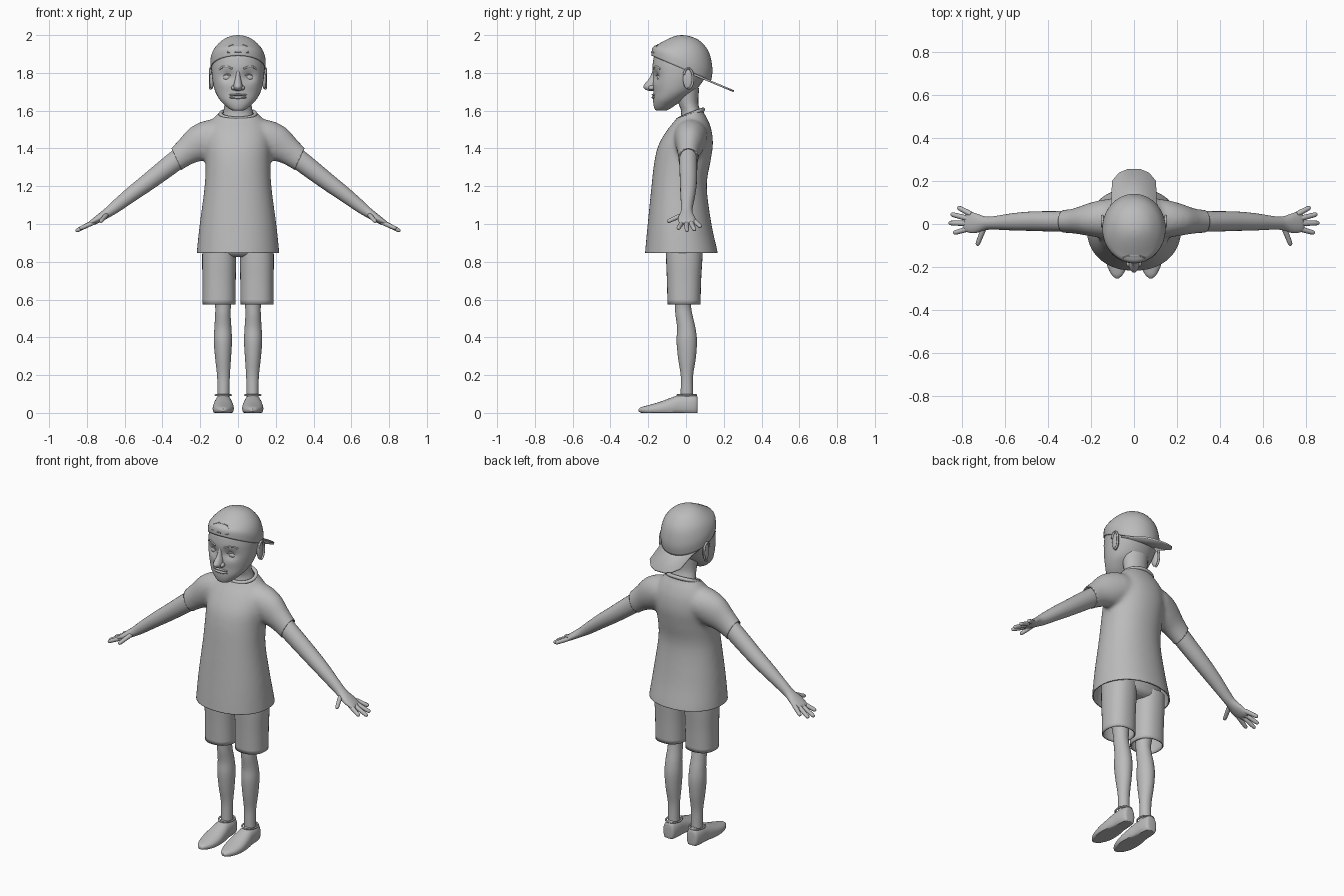
import bpy, bmesh
from math import sin, cos, tau, exp, copysign
from mathutils import Vector as V

if "Cube" in bpy.data.objects:
    bpy.data.objects.remove(bpy.data.objects["Cube"])

grey = bpy.data.materials.new("plain grey")
grey.use_nodes = True
grey.diffuse_color = (0.5, 0.5, 0.5, 1)
grey.node_tree.nodes["Principled BSDF"].inputs["Base Color"].default_value = (0.5, 0.5, 0.5, 1)
parts = []


def add(name, bm, mirror=False, wall=0):
    """Turn a bmesh into a finished part, optionally mirrored or thickened."""
    bmesh.ops.recalc_face_normals(bm, faces=bm.faces)
    mesh = bpy.data.meshes.new(name)
    bm.to_mesh(mesh)
    bm.free()
    mesh.materials.append(grey)
    ob = bpy.data.objects.new(name, mesh)
    bpy.context.collection.objects.link(ob)
    if wall:
        solid = ob.modifiers.new("wall", 'SOLIDIFY')
        solid.thickness, solid.offset = wall, -1
    if mirror:
        ob.modifiers.new("mirror", 'MIRROR').use_mirror_merge = False
    parts.append(ob)
    return ob


def level(z, front, back, rx, slope=0, x=0):
    """Level ring between two y values; slope tilts it front to back."""
    h = (back - front) / 2
    return V((x, (front + back) / 2, z)), V((rx, 0, 0)), V((0, h, slope * h))


def tube(rows):
    """Rings square to a path of (x, y, z, side radius, thickness radius)."""
    pts = [V(r[:3]) for r in rows]
    out = []
    for i, r in enumerate(rows):
        t = (pts[min(i + 1, len(pts) - 1)] - pts[max(i - 1, 0)]).normalized()
        side = t.cross(V((0, 0, 1))).normalized()
        out.append((pts[i], side * r[3], side.cross(t) * r[4]))
    return out


def flip(rings):
    return [tuple(V((-a.x, a.y, a.z)) for a in r) for r in rings]


def spline(a, b, c, d, t):
    return b + (c - a) * (t / 2) + (a * 2 - b * 5 + c * 4 - d) * (t * t / 2) \
        + (b * 3 - a - c * 3 + d) * (t ** 3 / 2)


def skin(bm, rings, n=24, steps=4, power=2.0, caps=(True, True)):
    """Smooth skin through rings of (centre, half width, half depth)."""
    k = len(rings) - 1
    fine = []
    for i in range(k):
        q = [rings[max(0, min(k, j))] for j in range(i - 1, i + 3)]
        fine += [[spline(*[r[m] for r in q], s / steps) for m in range(3)] for s in range(steps)]
    fine.append(rings[-1])

    def f(w):
        return copysign(abs(w) ** (2 / power), w)
    loops = [[bm.verts.new(c + u * f(cos(tau * i / n)) + v * f(sin(tau * i / n)))
              for i in range(n)] for c, u, v in fine]
    for a, b in zip(loops, loops[1:]):
        for i in range(n):
            bm.faces.new((a[i], a[i - 1], b[i - 1], b[i]))
    for use, loop in zip(caps, (loops[0], loops[-1])):
        if use:
            bm.faces.new(loop)


def loft(name, rings, mirror=False, wall=0, **kw):
    bm = bmesh.new()
    skin(bm, rings, **kw)
    return add(name, bm, mirror, wall)


def ball(name, at, size, mirror=False):
    bm = bmesh.new()
    bmesh.ops.create_uvsphere(bm, u_segments=20, v_segments=12, radius=1)
    for v in bm.verts:
        v.co = V(at) + V((v.co.x * size[0], v.co.y * size[1], v.co.z * size[2]))
    return add(name, bm, mirror)


def cord(name, pts, r, mirror=False, closed=False):
    """Round cord through points, made from a bevelled curve."""
    cu = bpy.data.curves.new(name, 'CURVE')
    cu.dimensions, cu.bevel_depth, cu.bevel_resolution = '3D', r, 2
    cu.use_fill_caps = True
    sp = cu.splines.new('POLY')
    sp.points.add(len(pts) - 1)
    for p, co in zip(sp.points, pts):
        p.co = (*co, 1)
    sp.use_cyclic_u = closed
    tmp = bpy.data.objects.new(name + " path", cu)
    bm = bmesh.new()
    bm.from_mesh(tmp.to_mesh())
    bpy.data.objects.remove(tmp)
    return add(name, bm, mirror)


# Shirt: torso and sleeves fused, then cut open at hem, neck and cuffs
sleeve = tube([(.06, .03, 1.46, .08, .08), (.13, .025, 1.46, .09, .095), (.2, .02, 1.43, .078, .098),
               (.27, .014, 1.385, .06, .075), (.325, .012, 1.343, .054, .064), (.38, .012, 1.3, .052, .06)])
bm = bmesh.new()
skin(bm, [level(*r) for r in [
    (.78, -.221, .175, .223), (.85, -.217, .168, .219), (1.0, -.203, .135, .203),
    (1.2, -.183, .11, .177), (1.33, -.168, .13, .172), (1.42, -.145, .143, .175),
    (1.5, -.098, .135, .165), (1.56, -.05, .112, .13), (1.6, -.03, .09, .095),
    (1.66, -.025, .085, .08)]], n=40, power=2.15)
skin(bm, sleeve)
skin(bm, flip(sleeve))
shirt = add("shirt", bm)
rm = shirt.modifiers.new("fuse", 'REMESH')
rm.mode, rm.voxel_size = 'VOXEL', .011
sm = shirt.modifiers.new("soften", 'SMOOTH')
sm.factor, sm.iterations = .5, 14
bpy.context.view_layer.update()
fused = bpy.data.meshes.new_from_object(shirt.evaluated_get(bpy.context.evaluated_depsgraph_get()))
parts.remove(shirt)
bpy.data.objects.remove(shirt)
bm = bmesh.new()
bm.from_mesh(fused)


def cut(at, normal, keep):
    faces = [f for f in bm.faces if keep(f.calc_center_median())]
    geom = list({e for f in faces for e in f.edges} | {v for f in faces for v in f.verts}) + faces
    bmesh.ops.bisect_plane(bm, geom=geom, plane_co=at, plane_no=normal, clear_outer=True)


cut((0, 0, .847), (0, 0, -1), lambda c: c.z < 1)
cut((0, .025, 1.585), (0, -.33, 1), lambda c: c.z > 1.5 and abs(c.x) < .16)
for s in (1, -1):
    cut((s * .325, 0, 1.343), (s * .9, 0, -.42), lambda c: c.x * s > .25 and c.z > 1.1)
add("shirt", bm, wall=.007)

# Collar band
cord("collar", [(.092 * cos(a), .028 + .062 * sin(a), 1.582 + .024 * sin(a))
                for a in [tau * i / 40 for i in range(40)]], .011, closed=True)

# Arms and hands
loft("arm", tube([
    (.22, .015, 1.42, .045, .05), (.33, .012, 1.335, .048, .053), (.47, .013, 1.227, .045, .046),
    (.56, .01, 1.16, .04, .04), (.65, .005, 1.09, .031, .032), (.69, .003, 1.06, .032, .026),
    (.735, .003, 1.03, .046, .021), (.77, .01, 1.008, .047, .015), (.785, .012, 1.0, .04, .007)]),
    mirror=True)
fingers = {"little_finger": ((.755, .045, 1.015), (.818, .078, .985)),
           "ring_finger": ((.765, .024, 1.01), (.85, .046, .968)),
           "middle_finger": ((.765, .002, 1.01), (.86, .005, .962)),
           "index_finger": ((.76, -.02, 1.01), (.838, -.042, .975)),
           "thumb": ((.695, -.015, 1.05), (.728, -.1, 1.012))}
for name, (a, b) in fingers.items():
    a, b = V(a), V(b)
    loft(name, tube([(*a.lerp(b, t), r, r) for t, r in
                     ((0, .012), (.3, .0125), (.6, .0115), (.88, .0105), (.97, .007), (1, .002))]),
         mirror=True, n=12, steps=2)

# Shorts: hips and two open legs
loft("shorts_hips", [level(*r) for r in [
    (.825, -.07, .055, .13), (.85, -.1, .085, .18), (.92, -.11, .09, .185), (1.02, -.1, .08, .16)]], n=32)
loft("shorts_leg", [level(*r, x=.1) for r in [
    (.575, -.098, .077, .088), (.7, -.101, .08, .088), (.8, -.105, .086, .09), (.88, -.106, .09, .088)]],
    mirror=True, wall=.007, caps=(False, True), n=32, power=2.3)

# Legs
loft("leg", [level(z, f, b, r, x=x) for z, f, b, r, x in [
    (.05, -.03, .04, .033, .077), (.12, -.028, .037, .032, .077), (.2, -.028, .038, .034, .077),
    (.29, -.042, .052, .042, .079), (.38, -.05, .058, .048, .08), (.45, -.047, .05, .045, .08),
    (.52, -.056, .034, .041, .08), (.58, -.06, .028, .043, .08), (.72, -.075, .05, .06, .09)]],
    mirror=True)

# Shoes: soft body flattened at the ground
shoe = loft("shoe", [(V((.078, y, (lo + hi) / 2)), V((w, 0, 0)), V((0, 0, (hi - lo) / 2)))
                     for y, w, lo, hi in [
    (.062, .018, .015, .07), (.055, .034, -.015, .095), (.02, .043, -.02, .1), (-.03, .046, -.02, .097),
    (-.08, .053, -.02, .08), (-.14, .056, -.015, .058), (-.195, .046, -.01, .042),
    (-.235, .026, 0, .031), (-.252, .007, .008, .02)]], mirror=True, power=2.3)
for v in shoe.data.vertices:
    v.co.z = max(v.co.z, 0)
cord("shoe_collar", [(.078 + .041 * cos(a), .004 + .05 * sin(a), .094)
                     for a in [tau * i / 24 for i in range(24)]], .005, mirror=True, closed=True)

# Neck
loft("neck", [level(*r) for r in [
    (1.53, -.04, .095, .09), (1.59, -.025, .08, .078), (1.64, -.04, .065, .072), (1.72, -.06, .07, .08)]])

# Head with sunken eye sockets
head = loft("head", [level(*r) for r in [
    (1.6, -.155, -.11, .022), (1.607, -.165, -.09, .042), (1.63, -.172, -.055, .07),
    (1.66, -.174, -.01, .098), (1.7, -.173, .045, .12), (1.75, -.177, .085, .133),
    (1.8, -.178, .115, .139), (1.85, -.176, .128, .139), (1.9, -.162, .12, .128),
    (1.95, -.11, .08, .085)]], n=56, steps=6, power=2.1)
for v in head.data.vertices:
    if v.co.y < 0:
        dx, dz = (abs(v.co.x) - .055) / .035, (v.co.z - 1.782) / .03
        v.co.y += .02 * exp(-dx * dx - dz * dz)

# Face
ball("eye", (.056, -.128, 1.775), (.03, .026, .021), mirror=True)
for name, lift in (("upper_eyelid", .018), ("lower_eyelid", -.016)):
    cord(name, [(.056 + .032 * t, -.15 + .014 * t + .005 * t * t, 1.775 + lift * (1 - t * t))
                for t in (-1, -.6, -.2, .2, .6, 1)], .004, mirror=True)
cord("eyebrow", [(.03, -.173, 1.822), (.055, -.165, 1.833), (.08, -.152, 1.832), (.098, -.137, 1.82)],
     .005, mirror=True)
loft("nose", [level(*r) for r in [
    (1.815, -.176, -.14, .011), (1.775, -.192, -.14, .014), (1.745, -.216, -.14, .021),
    (1.727, -.226, -.14, .024), (1.712, -.216, -.14, .021), (1.704, -.195, -.14, .012)]], n=20)
ball("nostril", (.023, -.182, 1.721), (.013, .017, .013), mirror=True)
for name, z, h in (("upper_lip", 1.684, .007), ("lower_lip", 1.67, .009)):
    ball(name, (0, -.162, z), (.048, .02, h))

# Ears
ball("ear", (.139, .01, 1.768), (.012, .026, .055), mirror=True)
cord("ear_rim", [(.147, .012 + .026 * cos(a), 1.77 + .054 * sin(a))
                 for a in [-1.7 + i * .37 for i in range(13)]], .006, mirror=True)

# Cap crown, worn backwards and tilted
tilt = -.42
cap = loft("cap_crown", [level(*r) for r in [
    (1.825, -.183, .133, .146, tilt), (1.877, -.177, .14, .145, -.36), (1.93, -.148, .122, .124, -.16),
    (1.973, -.1, .075, .083, -.05), (1.994, -.06, .02, .04, 0), (2.0, -.03, -.022, .004, 0)]],
    wall=.006, caps=(False, True), n=48)

# Cap brim
half = [(.125, .03), (.106, .1), (.102, .2), (.07, .238), (.03, .255)]
bm = bmesh.new()
bm.faces.new([bm.verts.new((x, y, 1.825 + tilt * (y + .025)))
              for x, y in half + [(-x, y) for x, y in reversed(half)]])
add("cap_brim", bm, wall=.01)

# Strap opening outline laid on the crown
bpy.context.view_layer.update()
edge = [(-.055, 1.907), (0, 1.911), (.055, 1.907), (.051, 1.94), (.025, 1.95), (-.025, 1.95), (-.051, 1.94)]
hits = [cap.ray_cast(V((x, -1, z)), V((0, 1, 0))) for x, z in edge]
cord("cap_strap_opening", [h[1] for h in hits if h[0]], .003, closed=True)

# Smooth shading with sharp edges kept
bpy.ops.object.select_all(action='DESELECT')
for ob in parts:
    ob.select_set(True)
bpy.context.view_layer.objects.active = parts[0]
bpy.ops.object.shade_smooth_by_angle(angle=.8)
